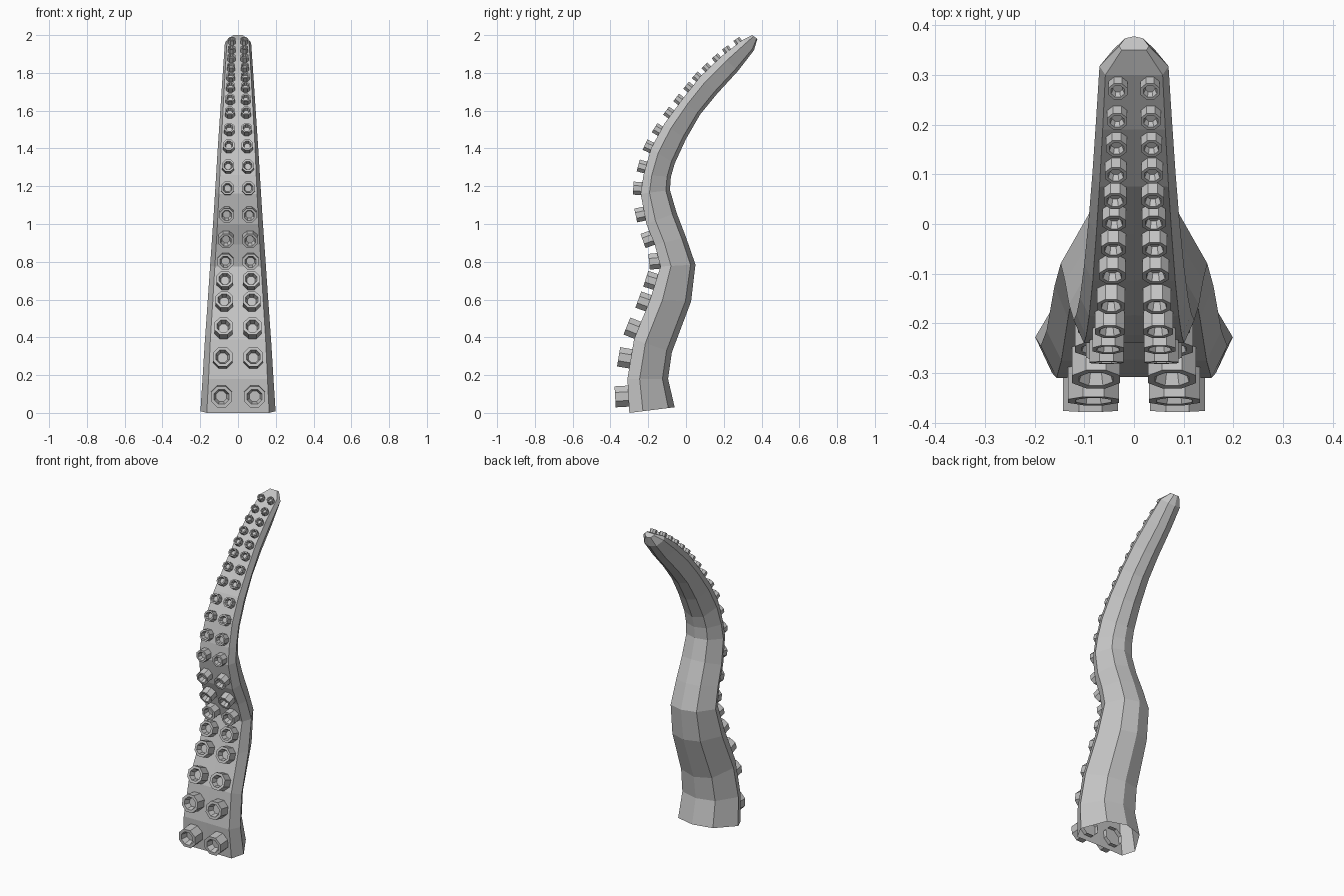
import bpy
import bmesh
import math
from mathutils import Vector

default_cube = bpy.data.objects.get("Cube")
if default_cube:
    bpy.data.objects.remove(default_cube, do_unlink=True)

grey = bpy.data.materials.new("plain_grey")
grey.use_nodes = True
grey.diffuse_color = (0.55, 0.55, 0.55, 1)
grey.node_tree.nodes["Principled BSDF"].inputs["Base Color"].default_value = grey.diffuse_color

# Side profile: front (y, z) and back (y, z) of each ring, from base to tip
RINGS = [
    (-.30, 0, -.06, .03), (-.31, .18, -.095, .18), (-.275, .39, -.075, .32),
    (-.19, .6, .027, .59), (-.135, .775, .05, .785), (-.165, .89, 0, .93),
    (-.21, 1, -.05, 1.06), (-.24, 1.16, -.085, 1.18), (-.225, 1.26, -.08, 1.25),
    (-.185, 1.4, -.06, 1.32), (-.115, 1.53, 0, 1.45), (-.02, 1.66, .075, 1.58),
    (.075, 1.78, .165, 1.69), (.19, 1.89, .275, 1.81), (.3, 1.975, .36, 1.92),
    (.35, 2, .378, 1.98),
]
# Half cross-section: (share of half width, share of depth)
SECTION = [(0, .01), (.83, 0), (1, .3), (.6, .86), (0, 1)]
# Heights of the sucker rims
ROWS = [.085, .297, .46, .6, .71, .8, .91, 1.045, 1.19, 1.31, 1.42, 1.51,
        1.6, 1.67, 1.735, 1.79, 1.84, 1.89, 1.935, 1.98]


def finish(bm, name):
    bmesh.ops.recalc_face_normals(bm, faces=bm.faces)
    mesh = bpy.data.meshes.new(name)
    bm.to_mesh(mesh)
    bm.free()
    mesh.materials.append(grey)
    obj = bpy.data.objects.new(name, mesh)
    bpy.context.collection.objects.link(obj)
    return obj


def bridge(bm, loops):
    """Join successive closed loops of vertices with quads."""
    for low, high in zip(loops, loops[1:]):
        count = len(low)
        for i in range(count):
            j = (i + 1) % count
            bm.faces.new((low[i], low[j], high[j], high[i]))


def front_point(z):
    """Point on the front centre line of the body at a height."""
    for a, b in zip(RINGS, RINGS[1:]):
        if z <= b[1]:
            t = (z - a[1]) / (b[1] - a[1])
            return Vector((0, a[0] + t * (b[0] - a[0]), z))
    return Vector((0, RINGS[-1][0], RINGS[-1][1]))


# Tapering curved body, open at the base and closed at the tip
def build_body():
    outline = SECTION + [(-x, d) for x, d in reversed(SECTION[1:-1])]
    bm = bmesh.new()
    loops = []
    for ring in RINGS:
        front = Vector((0, ring[0], ring[1]))
        back = Vector((0, ring[2], ring[3]))
        half = .2 - .067 * (front.z + back.z) / 2
        if ring == RINGS[-1]:
            half = .03
        loops.append([bm.verts.new(front.lerp(back, d) + Vector((x * half, 0, 0)))
                      for x, d in outline])
    bridge(bm, loops)
    bm.faces.new(loops[-1])
    finish(bm, "tentacle_body")


# Eight-sided cup: outer wall, flat rim, sloping inner wall and floor
def build_sucker(name, centre, normal, radius, height):
    side = Vector((1, 0, 0))
    up = normal.cross(side)
    bm = bmesh.new()
    loops = []
    profile = [(1, -.35), (1, 1), (.7, 1), (.5, .45)]
    for scale, level in profile:
        loop = []
        for i in range(8):
            angle = math.radians(45) * (i + .5)
            spoke = side * math.cos(angle) + up * math.sin(angle)
            loop.append(bm.verts.new(centre + spoke * radius * scale * 1.07
                                     + normal * height * level))
        loops.append(loop)
    bridge(bm, loops)
    bm.faces.new(loops[-1])
    finish(bm, name)


build_body()
for row, z in enumerate(ROWS):
    tangent = (front_point(min(z + .06, 2)) - front_point(max(z - .06, 0))).normalized()
    normal = Vector((0, -tangent.z, tangent.y))
    radius = .058 - .0195 * z
    height = radius * 1.25
    base = front_point(z - height * normal.z)
    for side_name, sign in (("left", 1), ("right", -1)):
        centre = base + Vector((sign * (.09 - .029 * z), 0, 0))
        build_sucker(f"sucker_{side_name}_{row + 1}", centre, normal, radius, height)
